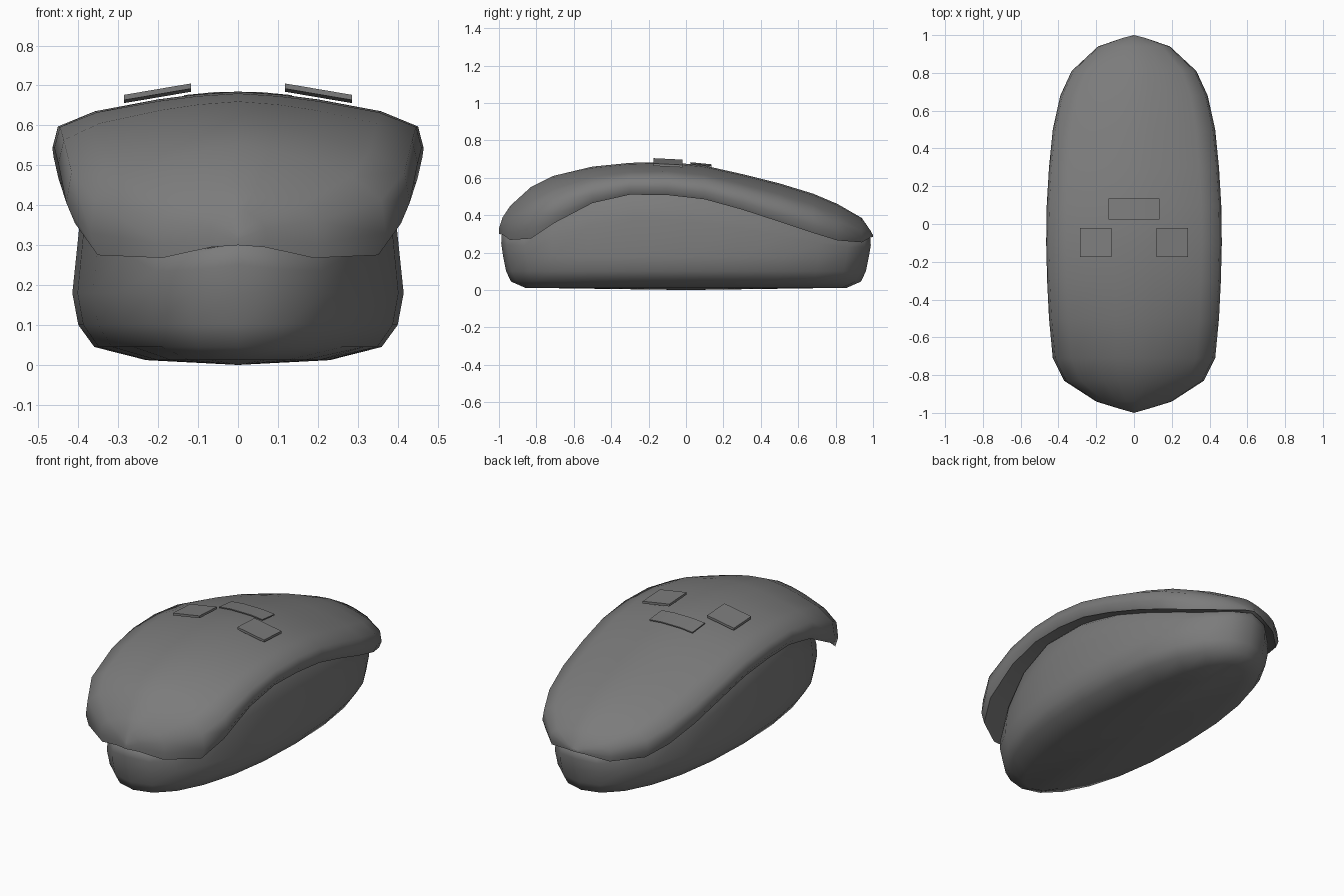
import bpy, bmesh, math

cube = bpy.data.objects.get("Cube")
if cube:
    bpy.data.objects.remove(cube, do_unlink=True)

grey = bpy.data.materials.new("mid_grey")
grey.use_nodes = True
grey.diffuse_color = (0.2, 0.2, 0.2, 1)
grey.node_tree.nodes["Principled BSDF"].inputs["Base Color"].default_value = (0.2, 0.2, 0.2, 1)


def finish(name, bm, angle):
    """Turn a bmesh into a shaded, coloured object."""
    bmesh.ops.remove_doubles(bm, verts=bm.verts, dist=0.0005)
    bmesh.ops.recalc_face_normals(bm, faces=bm.faces)
    mesh = bpy.data.meshes.new(name)
    bm.to_mesh(mesh)
    bm.free()
    mesh.materials.append(grey)
    obj = bpy.data.objects.new(name, mesh)
    bpy.context.collection.objects.link(obj)
    bpy.ops.object.select_all(action="DESELECT")
    obj.select_set(True)
    bpy.context.view_layer.objects.active = obj
    bpy.ops.object.shade_smooth_by_angle(angle=math.radians(angle))
    return obj


def loft(bm, loops):
    """Bridge closed loops that all have the same point count."""
    rings = [[bm.verts.new(p) for p in loop] for loop in loops]
    for a, b in zip(rings, rings[1:]):
        for i in range(len(a)):
            j = (i + 1) % len(a)
            bm.faces.new((a[i], a[j], b[j], b[i]))
    return rings


# Lid stations from front to back: y, half width, crown height, rim height
stations = [
    (-1, 0, .33, .30), (-.98, .07, .39, .295), (-.94, .2, .45, .268),
    (-.83, .37, .55, .275), (-.71, .43, .61, .355), (-.5, .45, .66, .465),
    (-.3, .46, .68, .51), (-.1, .465, .685, .508), (.1, .462, .665, .485),
    (.3, .45, .62, .43), (.5, .43, .57, .365), (.68, .39, .515, .305),
    (.81, .33, .46, .265), (.94, .19, .385, .255), (.985, .06, .32, .28),
    (1, 0, .29, .285)]


def rim_height(y):
    for a, b in zip(stations, stations[1:]):
        if y <= b[0]:
            t = (y - a[0]) / (b[0] - a[0])
            return a[3] + t * (b[3] - a[3])
    return stations[-1][3]


# Lid: half cross-sections mirrored into closed loops, then lofted
arch = [(.22, .05), (.43, .14), (.77, .35), (.97, .62), (1, 1)]
loops = []
for y, w, crown, rim in stations:
    edge = rim + (crown - rim) * 0.2
    half = [(w * f, crown - d * (crown - edge)) for f, d in arch]
    half += [(w * .95, rim), (w * .86, rim + .012)]
    under = rim + (crown - rim) * 0.15
    loop = [(0, y, crown)] + [(x, y, z) for x, z in half] + [(0, y, under)]
    loop += [(-x, y, z) for x, z in reversed(half)]
    loops.append(loop)
bm = bmesh.new()
loft(bm, loops)
finish("lid", bm, 60)

# Body: rounded tub whose top edge follows the lid rim
SEGMENTS = 24


def tub_ring(rx, ry, height):
    ring = []
    for i in range(SEGMENTS):
        a = math.tau * i / SEGMENTS
        c, s = math.cos(a), math.sin(a)
        x = rx * math.copysign(abs(c) ** .92, c)
        y = ry * math.copysign(abs(s) ** .92, s)
        ring.append((x, y, height(y)))
    return ring


levels = [(.23, .86, .012), (.36, .935, .045), (.40, .962, .1), (.415, .978, .18)]
loops = [tub_ring(rx, ry, lambda y, z=z: z) for rx, ry, z in levels]
loops.append(tub_ring(.395, .988, lambda y: .18 + (rim_height(y) - .18) * .6))
loops.append(tub_ring(.38, .985, rim_height))
loops.append(tub_ring(.34, .95, lambda y: rim_height(y) + .04))
bm = bmesh.new()
rings = loft(bm, loops)
base = bm.verts.new((0, 0, 0))
for i in range(SEGMENTS):
    bm.faces.new((base, rings[0][i - 1], rings[0][i]))
top = rings[-1]
for i in range(-SEGMENTS // 4, SEGMENTS // 4):
    a, b = top[i], top[i + 1]
    c, d = top[SEGMENTS // 2 - i - 1], top[(SEGMENTS // 2 - i) % SEGMENTS]
    corners = list(dict.fromkeys((a, b, c, d)))
    if len(corners) > 2:
        bm.faces.new(corners)
finish("body", bm, 60)


def plate(name, xs, y0, y1, height, thick):
    """Thin slab that follows height(x, y)."""
    loops = []
    for x in xs:
        pts = [(y0, 0), (y1, 0), (y1, thick), (y0, thick)]
        loops.append([(x, y, height(x, y) + t) for y, t in pts])
    bm = bmesh.new()
    rings = loft(bm, loops)
    bm.faces.new(rings[0])
    bm.faces.new(rings[-1])
    finish(name, bm, 30)


# Two tilted side plates and one bent middle plate on the lid
for side, name in ((1, "left_plate"), (-1, "right_plate")):
    plate(name, (side * .118, side * .285), -.175, -.02,
          lambda x, y: .692 - (abs(x) - .118) * .17 - (y + .175) * .05, .013)
plate("middle_plate", (-.135, -.06, .06, .135), .025, .135,
      lambda x, y: .679 - x * x * .5 - (y - .025) * .1, .006)
